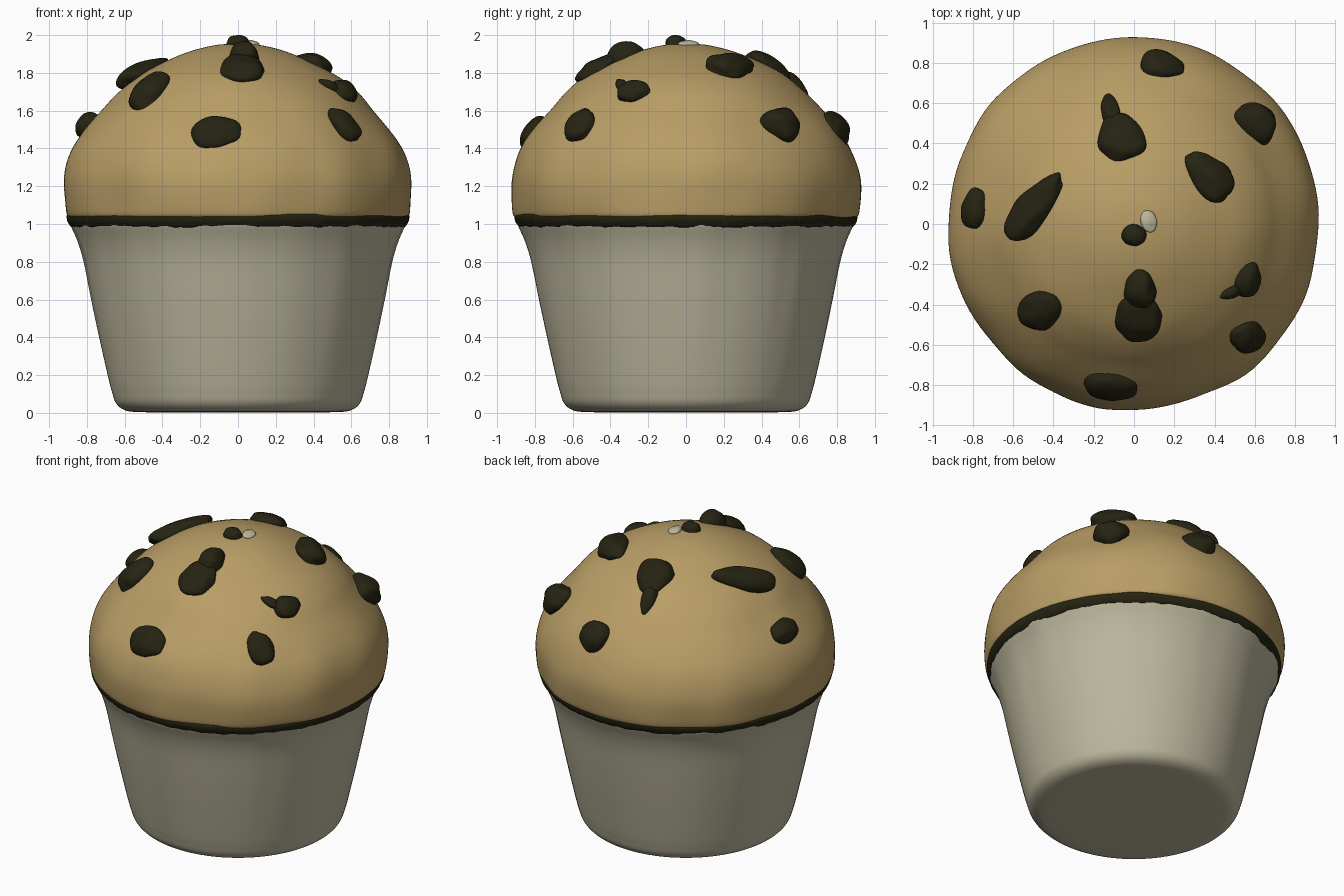
import bpy, bmesh, math
from mathutils import Vector, noise

if "Cube" in bpy.data.objects:
    bpy.data.objects.remove(bpy.data.objects["Cube"])


def material(name, rgb):
    m = bpy.data.materials.new(name)
    m.diffuse_color = (*rgb, 1)
    m.use_nodes = True
    m.node_tree.nodes["Principled BSDF"].inputs["Base Color"].default_value = m.diffuse_color
    return m


CREAM = material("cream paper", (0.50, 0.47, 0.335))
SPONGE = material("golden sponge", (0.485, 0.34, 0.132))
CHOC = material("dark chocolate", (0.019, 0.017, 0.006))


def smooth_profile(pts, steps=5):
    # Catmull-Rom through (radius, height) points
    p = [Vector(q) for q in pts]
    p = [p[0]] + p + [p[-1]]
    out = []
    for i in range(1, len(p) - 2):
        a, b, c, d = p[i - 1:i + 3]
        for k in range(steps):
            t = k / steps
            out.append(0.5 * (2 * b + (c - a) * t + (2 * a - 5 * b + 4 * c - d) * t * t
                              + (3 * b - a - 3 * c + d) * t ** 3))
    return out + [p[-1]]


def finish(name, bm, mat):
    bmesh.ops.recalc_face_normals(bm, faces=bm.faces)
    me = bpy.data.meshes.new(name)
    bm.to_mesh(me)
    bm.free()
    me.materials.append(mat)
    for f in me.polygons:
        f.use_smooth = True
    ob = bpy.data.objects.new(name, me)
    bpy.context.collection.objects.link(ob)
    return ob


def revolve(name, profile, mat, warp, n=128, closed=False):
    bm = bmesh.new()
    rings = []
    for r, z in profile:
        ring = []
        for i in range(n):
            a = 2 * math.pi * i / n
            dr, dz = warp(a, r, z)
            ring.append(bm.verts.new(((r + dr) * math.cos(a), (r + dr) * math.sin(a), z + dz)))
        rings.append(ring)
    pairs = list(zip(rings, rings[1:]))
    if closed:
        pairs.append((rings[-1], rings[0]))
    for lo, hi in pairs:
        for i in range(n):
            j = (i + 1) % n
            bm.faces.new((lo[i], lo[j], hi[j], hi[i]))
    if not closed:
        bm.faces.new(rings[0])
        bm.faces.new(rings[-1])
    return finish(name, bm, mat)


# Paper cup with faint soft pleats
def cup_warp(a, r, z):
    k = min(1, max(0, z - 0.1))
    return 0.008 * k * noise.noise((6 * math.cos(a), 6 * math.sin(a), z * 0.4)), 0


CUP = [(0.30, 0.004), (0.52, 0.004), (0.60, 0.015), (0.645, 0.05), (0.667, 0.11), (0.69, 0.2),
       (0.735, 0.4), (0.777, 0.6), (0.817, 0.8), (0.85, 0.91), (0.885, 0.99), (0.89, 1.02)]
revolve("paper_cup", smooth_profile(CUP), CREAM, cup_warp)

# Dark rim line with wavy edges
rim = [(0.885 + 0.02 * math.cos(t) + 0.012 * math.sin(t), 1.018 + 0.036 * math.sin(t))
       for t in [2 * math.pi * i / 12 for i in range(12)]]
revolve("cup_rim", rim, CHOC, lambda a, r, z: (
    0.0, 0.008 * noise.noise((14 * math.cos(a), 14 * math.sin(a), z * 20))), n=160, closed=True)

# Domed muffin top
DOME = [(0.86, 1.02), (0.90, 1.035), (0.917, 1.07), (0.925, 1.2), (0.909, 1.3), (0.87, 1.4),
        (0.805, 1.5), (0.722, 1.6), (0.63, 1.7), (0.50, 1.8), (0.29, 1.9), (0.13, 1.945),
        (0.01, 1.955)]
dome_curve = smooth_profile(DOME)


def dome_warp(a, r, z):
    v = noise.noise((3 * r * math.cos(a), 3 * r * math.sin(a), 3 * z))
    return 0.018 * v * min(1, r * 2), 0


revolve("muffin_top", dome_curve, SPONGE, dome_warp)


def dome_at(z):
    # radius and outward normal (radial, vertical) at a height
    for a, b in zip(dome_curve[10:], dome_curve[11:]):
        if a.y <= z <= b.y:
            t = (z - a.y) / (b.y - a.y)
            d = (b - a).normalized()
            return a.x + (b.x - a.x) * t, d.y, -d.x
    return 0.01, 0, 1


def chip(name, x, y, z, along, up, out, spin=0, taper=0.0, mat=CHOC):
    r, nr, nz = dome_at(z)
    a = math.atan2(y, x)
    ca, sa = math.cos(a), math.sin(a)
    n = Vector((nr * ca, nr * sa, nz)).normalized()
    t = Vector((-sa, ca, 0))
    s = n.cross(t)
    u = t * math.cos(spin) + s * math.sin(spin)
    v = n.cross(u)
    c = Vector((r * ca, r * sa, z))
    bm = bmesh.new()
    bmesh.ops.create_icosphere(bm, subdivisions=4, radius=1)
    for w in bm.verts:
        p = w.co.copy()
        p *= 1 + 0.16 * noise.noise(p * 1.3 + c * 9)
        k = 1 - taper * p.x
        w.co = c + u * p.x * along + v * p.y * up * k + n * p.z * out * k
    finish(name, bm, mat)


# Chocolate chips: position, half sizes, spin, taper
H = math.pi / 2
CHIPS = [
    (0.15, 0.82, 1.51, 0.115, 0.10, 0.06, 3.0, 0.25),
    (0.60, 0.51, 1.53, 0.11, 0.10, 0.085, 0.6, 0.2),
    (-0.77, 0.07, 1.52, 0.105, 0.075, 0.07, 0, 0.1),
    (0.56, -0.56, 1.52, 0.11, 0.085, 0.06, 1.9, 0.1),
    (-0.48, -0.44, 1.70, 0.13, 0.10, 0.075, H, 0.1),
    (-0.12, -0.79, 1.485, 0.135, 0.10, 0.05, 0, 0),
    (0.55, -0.27, 1.70, 0.09, 0.075, 0.055, 0.3, 0.1),
    (0.45, -0.32, 1.735, 0.06, 0.03, 0.025, 2.4, 0.2),
    (0.02, -0.38, 1.82, 0.13, 0.115, 0.06, H, 0.1),
    (0.03, -0.31, 1.885, 0.10, 0.08, 0.085, H, 0.15),
    (-0.07, 0.44, 1.83, 0.14, 0.11, 0.06, -H, 0.3),
    (-0.12, 0.58, 1.735, 0.09, 0.045, 0.04, -H, 0.4),
    (0.37, 0.24, 1.83, 0.15, 0.095, 0.07, 0.2, 0.25),
    (-0.50, 0.09, 1.80, 0.215, 0.085, 0.065, 2.57, 0.25),
    (0.0, -0.02, 1.953, 0.06, 0.055, 0.05, 0, 0),
]
for i, c in enumerate(CHIPS):
    chip(f"chocolate_chip_{i + 1}", *c)

# Small pale crumb beside the top chip
chip("pale_crumb", 0.05, 0.01, 1.952, 0.055, 0.04, 0.02, 0, 0, CREAM)
